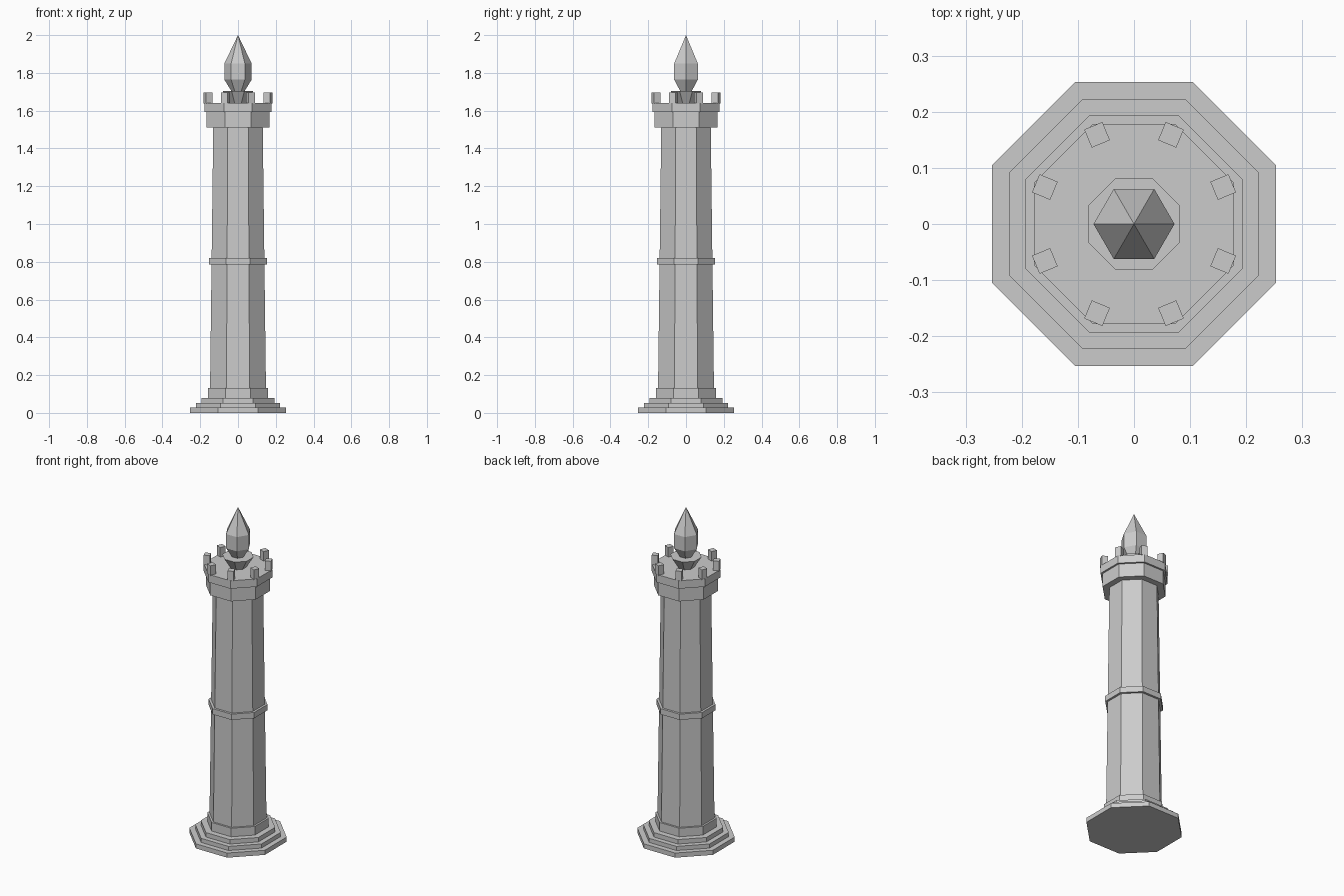
import bpy, bmesh
from math import cos, sin, pi
from mathutils import Matrix

cube = bpy.data.objects.get("Cube")
if cube:
    bpy.data.objects.remove(cube, do_unlink=True)

stone = bpy.data.materials.new("grey stone")
stone.use_nodes = True
GREY = (0.6, 0.6, 0.6, 1)
stone.diffuse_color = GREY
stone.node_tree.nodes["Principled BSDF"].inputs["Base Color"].default_value = GREY


def add_object(name, bm):
    bmesh.ops.recalc_face_normals(bm, faces=bm.faces)
    mesh = bpy.data.meshes.new(name)
    bm.to_mesh(mesh)
    bm.free()
    mesh.materials.append(stone)
    obj = bpy.data.objects.new(name, mesh)
    bpy.context.collection.objects.link(obj)
    return obj


def turned(name, profile, sides=8):
    """Closed faceted solid from (distance to flat side, height) pairs."""
    bm = bmesh.new()
    rings = []
    for flat, z in profile:
        radius = flat / cos(pi / sides)
        count = sides if flat > 0 else 1
        rings.append([bm.verts.new((radius * cos((2 * i + 1) * pi / sides + pi / 2),
                                    radius * sin((2 * i + 1) * pi / sides + pi / 2), z))
                      for i in range(count)])
    for low, high in zip(rings, rings[1:]):
        for i in range(sides):
            j = (i + 1) % sides
            if len(high) == 1:
                bm.faces.new((low[i], low[j], high[0]))
            else:
                bm.faces.new((low[i], low[j], high[j], high[i]))
    for ring in (rings[0], rings[-1]):
        if len(ring) > 2:
            bm.faces.new(ring)
    return add_object(name, bm)


# Stepped plinth
steps = [(0.253, 0.0, 0.028), (0.222, 0.028, 0.053),
         (0.193, 0.053, 0.08), (0.159, 0.08, 0.132)]
for n, (flat, low, high) in enumerate(steps, 1):
    turned(f"plinth_step_{n}", [(flat, low), (flat, high)])

# Tapered shaft with a band around its middle
turned("shaft", [(0.148, 0.132), (0.131, 1.51)])
turned("middle_band", [(0.153, 0.785), (0.153, 0.82)])

# Two-step crown and its platform
turned("crown_lower", [(0.167, 1.51), (0.167, 1.592)])
turned("crown_upper", [(0.178, 1.592), (0.178, 1.64)])

# Battlement block on each corner of the crown
for n in range(8):
    bm = bmesh.new()
    place = (Matrix.Rotation((2 * n + 1) * pi / 8, 4, "Z")
             @ Matrix.Translation((0.172, 0, 1.667))
             @ Matrix.Diagonal((0.035, 0.035, 0.06, 1)))
    bmesh.ops.create_cube(bm, size=1, matrix=place)
    add_object(f"battlement_{n + 1}", bm)

# Flared pedestal and pointed finial
turned("finial_pedestal", [(0.043, 1.64), (0.081, 1.705)])
turned("finial", [(0.031, 1.705), (0.0625, 1.764), (0.0625, 1.85), (0, 2.0)], sides=6)
